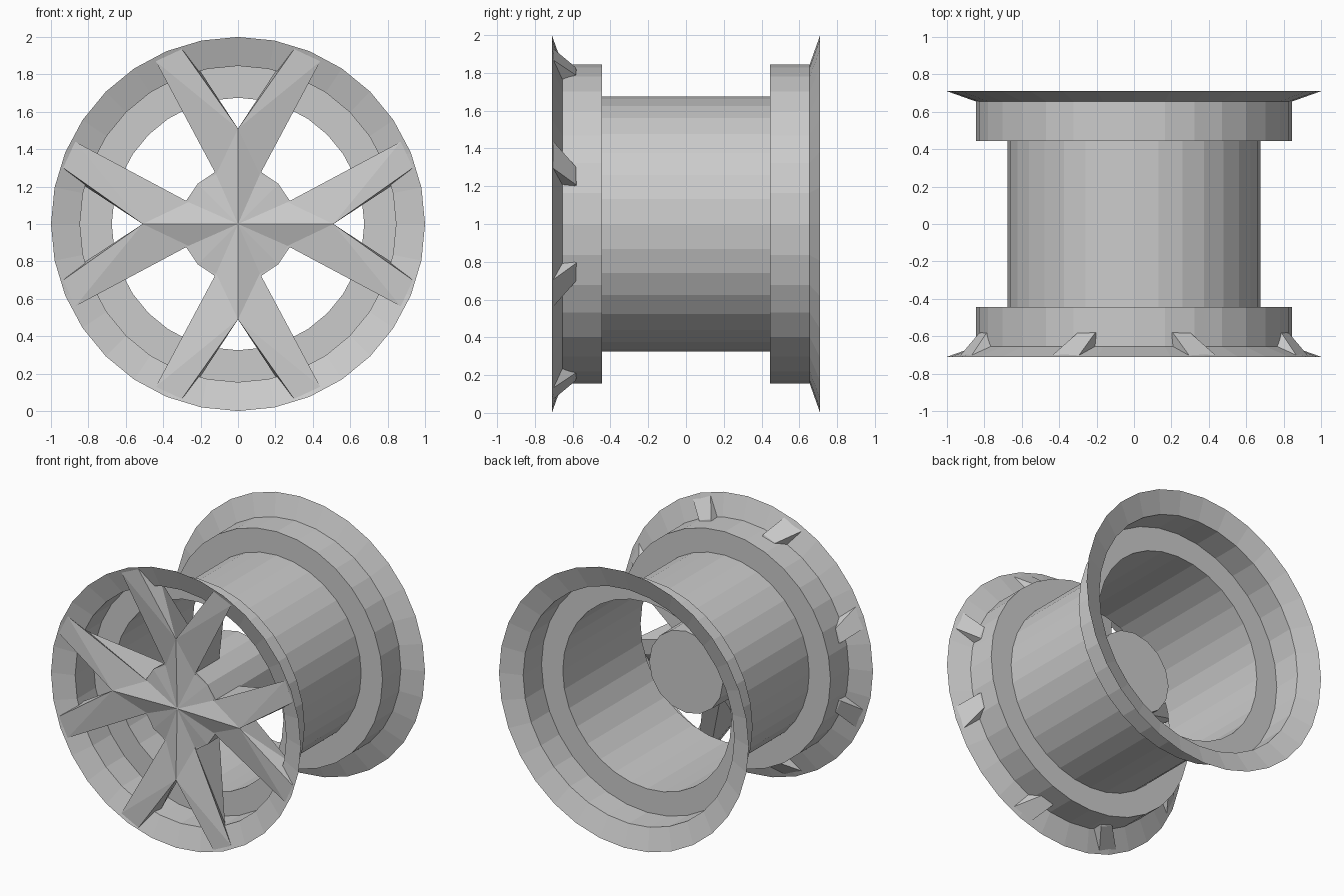
import bpy, bmesh
from math import cos, sin, pi
from mathutils import Matrix, Vector

if "Cube" in bpy.data.objects:
    bpy.data.objects.remove(bpy.data.objects["Cube"])

CENTRE = Vector((0, 0, 1))


def add_object(name, bm):
    """Weld, orient and link a bmesh built around the wheel axis."""
    bmesh.ops.remove_doubles(bm, verts=bm.verts, dist=1e-4)
    bmesh.ops.recalc_face_normals(bm, faces=bm.faces)
    mesh = bpy.data.meshes.new(name)
    bm.to_mesh(mesh)
    bm.free()
    obj = bpy.data.objects.new(name, mesh)
    obj.location = CENTRE
    bpy.context.collection.objects.link(obj)
    return obj


def lathe(name, profile, sides, caps=False):
    """Turn a (radius, y) profile about the y axis."""
    bm = bmesh.new()
    rings = [[bm.verts.new((r * cos(2 * pi * i / sides), y, r * sin(2 * pi * i / sides)))
              for i in range(sides)] for r, y in profile]
    for a, b in zip(rings, rings[1:]):
        for i in range(sides):
            j = (i + 1) % sides
            bm.faces.new((a[i], a[j], b[j], b[i]))
    if caps:
        bm.faces.new(rings[0])
        bm.faces.new(rings[-1])
    return add_object(name, bm)


# Rim barrel: thin stepped shell with flared lips
lathe("rim_barrel", [(1.0, -0.71), (0.845, -0.655), (0.845, -0.445), (0.675, -0.445),
                     (0.675, 0.445), (0.845, 0.445), (0.845, 0.655), (1.0, 0.71)], 32)

# Hub: tapered plug reaching back to the wheel middle
lathe("hub", [(0.305, -0.655), (0.295, 0.0)], 16, caps=True)

# Spokes: one tapered spoke, mirrored into a V pair, repeated four times
points = {
    "o": (0, -0.695, 0),                                     # star centre
    "a": (0, -0.71, 0.51), "a2": (0, -0.40, 0.32),           # crotch of the V
    "b": (0.30, -0.71, 0.935), "b2": (0.21, -0.585, 0.83),   # outer tip, V side
    "c": (0.44, -0.705, 0.87), "c2": (0.305, -0.585, 0.79),  # outer tip, far side
    "d": (0.117, -0.66, 0.265), "d2": (0.115, -0.38, 0.265), # root at the hub
    "h": (0.216, -0.66, 0.216),                              # hub corner
}
faces = ["o a d", "a b c", "a c d", "o d h",                 # front
         "a a2 b2", "a b2 b", "d c c2", "d c2 d2",           # side walls
         "b b2 c2 c", "a2 d2 c2 b2"]                         # tip and back
bm = bmesh.new()
for k in range(4):
    turn = Matrix.Rotation(k * pi / 2, 3, 'Y')
    for side in (1, -1):
        verts = {n: bm.verts.new(turn @ Vector((side * x, y, z)))
                 for n, (x, y, z) in points.items()}
        for f in faces:
            bm.faces.new([verts[n] for n in f.split()])
add_object("star_spokes", bm)
